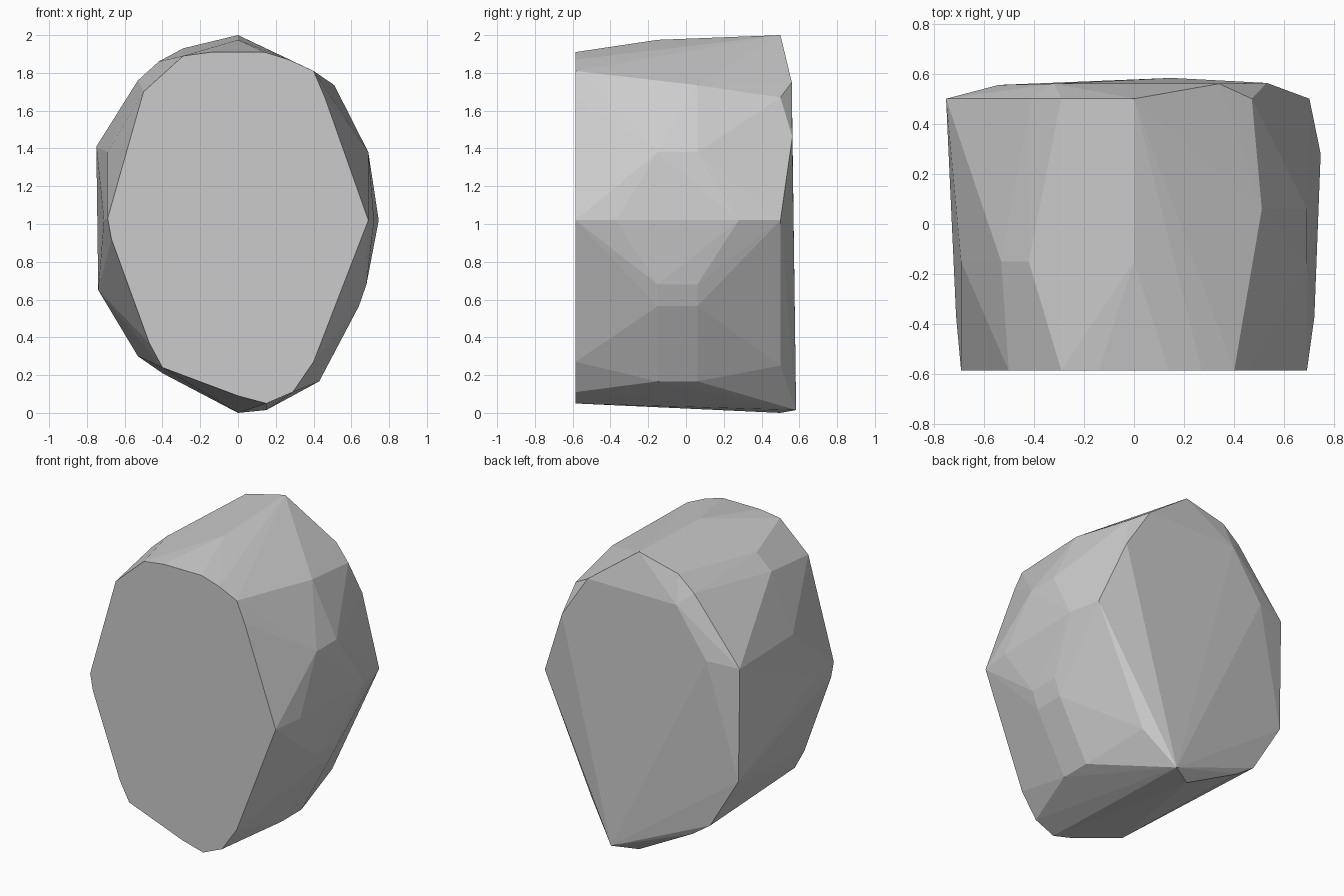
import bpy, bmesh

# Flat front outline (x, z)
FRONT = [(-.69, 1.03), (-.5, 1.7), (-.29, 1.89), (-.14, 1.91), (.14, 1.91), (.27, 1.87),
         (.4, 1.81), (.46, 1.67), (.69, 1.02), (.4, .27), (.29, .11), (.15, .05),
         (0, .09), (-.4, .24), (-.47, .37), (-.67, .92)]
# Rear rim outline at y = 0.5 (x, z)
REAR = [(0, 2), (-.29, 1.93), (-.41, 1.83), (-.75, 1.41), (-.74, .65), (-.53, .3),
        (-.4, .21), (0, 0), (.35, .25), (.7, 1.02), (.47, 1.67)]
# Bulges around the girth and the rear cap (x, y, z)
BULGES = [(0, -.15, 1.975), (-.42, -.15, 1.86), (-.53, -.15, 1.76), (-.69, -.15, 1.38),
          (-.71, -.37, 1.02), (.72, -.37, 1.02), (.745, .28, 1.02), (.51, .06, 1.735)]
CAP = [(.15, .583, .015), (.53, .563, 1.46), (.34, .56, 1.75), (-.32, .56, 1.75),
       (-.54, .555, 1.43), (.46, .525, .6)]
# Right-hand facets spanning y = -0.15 to 0.06 (x, z)
RIGHT = [(.69, 1.38), (.68, .68), (.64, .565), (.43, .167)]

points = [(x, -.585, z) for x, z in FRONT] + [(x, .5, z) for x, z in REAR] + BULGES + CAP
points += [(x, y, z) for x, z in RIGHT for y in (-.15, .06)]

# Faceted boulder wrapped around the outlines
bm = bmesh.new()
for p in points:
    bm.verts.new(p)
bmesh.ops.convex_hull(bm, input=bm.verts)
bmesh.ops.delete(bm, geom=[v for v in bm.verts if not v.link_faces], context='VERTS')
bmesh.ops.dissolve_limit(bm, angle_limit=.01, verts=bm.verts, edges=bm.edges)
bmesh.ops.recalc_face_normals(bm, faces=bm.faces)
mesh = bpy.data.meshes.new("boulder")
bm.to_mesh(mesh)
bm.free()
bpy.context.collection.objects.link(bpy.data.objects.new("boulder", mesh))
